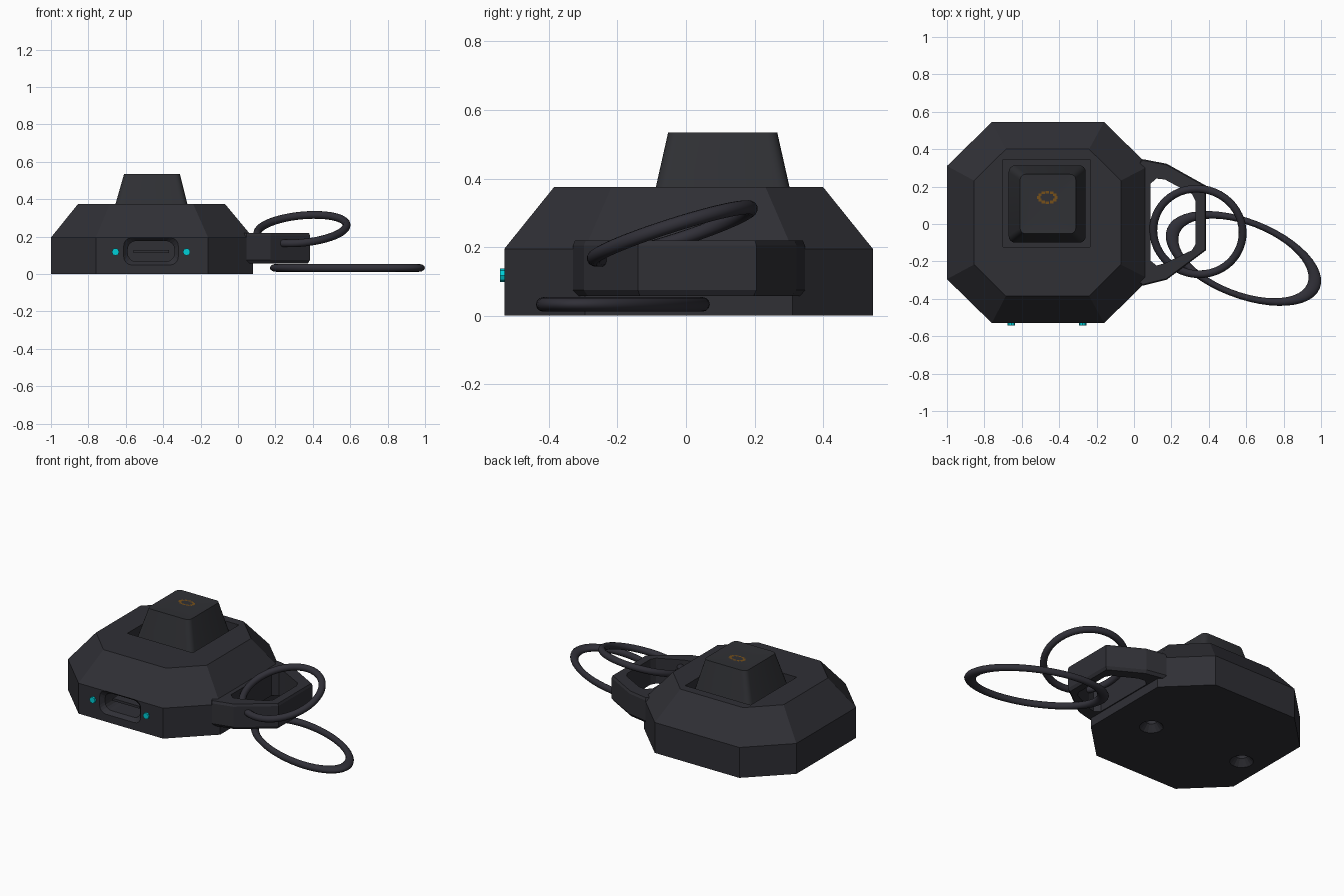
import bpy, bmesh, math
from mathutils import Vector

if "Cube" in bpy.data.objects:
    bpy.data.objects.remove(bpy.data.objects["Cube"])


def material(name, rgb):
    m = bpy.data.materials.new(name)
    m.diffuse_color = (*rgb, 1)
    m.use_nodes = True
    m.node_tree.nodes["Principled BSDF"].inputs["Base Color"].default_value = m.diffuse_color
    return m


CHARCOAL = material("charcoal", (0.029, 0.029, 0.036))
CAP = material("cap grey", (0.029, 0.030, 0.035))
RING = material("ring grey", (0.030, 0.029, 0.039))
CYAN = material("cyan light", (0.0, 0.62, 0.68))
AMBER = material("amber paint", (0.18, 0.08, 0.01))


def make(name, bm, mat, smooth=False):
    bmesh.ops.recalc_face_normals(bm, faces=bm.faces)
    me = bpy.data.meshes.new(name)
    bm.to_mesh(me)
    bm.free()
    ob = bpy.data.objects.new(name, me)
    bpy.context.collection.objects.link(ob)
    me.materials.append(mat)
    if smooth:
        bpy.context.view_layer.objects.active = ob
        ob.select_set(True)
        bpy.ops.object.shade_smooth_by_angle(angle=math.radians(35))
        ob.select_set(False)
    return ob


def loft(name, rings, mat, smooth=False):
    """Skin a stack of equal-length closed loops and cap both ends."""
    bm = bmesh.new()
    loops = [[bm.verts.new(p) for p in r] for r in rings]
    n = len(loops[0])
    for a, b in zip(loops, loops[1:]):
        for i in range(n):
            j = (i + 1) % n
            bm.faces.new((a[i], a[j], b[j], b[i]))
    bm.faces.new(loops[0][::-1])
    bm.faces.new(loops[-1])
    return make(name, bm, mat, smooth)


def at_z(outline, z):
    return [(x, y, z) for x, y in outline]


def octagon(x0, x1, y0, y1, cx, cy):
    return [(x0 + cx, y0), (x1 - cx, y0), (x1, y0 + cy), (x1, y1 - cy),
            (x1 - cx, y1), (x0 + cx, y1), (x0, y1 - cy), (x0, y0 + cy)]


def rounded(cx, cy, hx, hy, r, steps=4):
    pts = []
    for k, (sx, sy) in enumerate([(1, 1), (-1, 1), (-1, -1), (1, -1)]):
        for s in range(steps + 1):
            a = math.pi / 2 * (k + s / steps)
            pts.append((cx + sx * (hx - r) + r * math.cos(a),
                        cy + sy * (hy - r) + r * math.sin(a)))
    return pts


def circle(cx, cy, r, n):
    return [(cx + r * math.cos(2 * math.pi * i / n),
             cy + r * math.sin(2 * math.pi * i / n)) for i in range(n)]


def box(name, x0, x1, y0, y1, z0, z1, mat):
    o = [(x0, y0), (x1, y0), (x1, y1), (x0, y1)]
    return loft(name, [at_z(o, z0), at_z(o, z1)], mat)


def cut(ob, cutter):
    m = ob.modifiers.new("cut", 'BOOLEAN')
    m.operation, m.solver, m.object = 'DIFFERENCE', 'EXACT', cutter
    bpy.context.view_layer.objects.active = ob
    bpy.ops.object.modifier_apply(modifier=m.name)
    bpy.data.objects.remove(cutter)


# Body: octagonal wall with a tapered shoulder
base = octagon(-1.0, 0.08, -0.53, 0.545, 0.24, 0.235)
top = octagon(-0.855, -0.07, -0.385, 0.40, 0.17, 0.168)
body = loft("body", [at_z(base, 0), at_z(base, 0.195), at_z(top, 0.375)], CHARCOAL)

# Square pocket under the key
cut(body, box("pocket_cutter", -0.70, -0.235, -0.122, 0.345, 0.27, 0.45, CHARCOAL))

# Chamfered cable port in the front wall
port = [(-0.56, 0.146, 0.074), (-0.53, 0.146, 0.074), (-0.505, 0.125, 0.055), (-0.28, 0.125, 0.055)]
cut(body, loft("port_cutter", [[(x, y, z) for x, z in rounded(-0.465, 0.122, hx, hz, 0.045)]
                               for y, hx, hz in port], CHARCOAL))
box("port_tongue", -0.56, -0.37, -0.47, -0.27, 0.113, 0.128, CHARCOAL)

# Countersunk screw holes in the underside
for x, y in ((-0.19, -0.07), (-0.85, -0.04)):
    cut(body, loft("screw_cutter", [at_z(circle(x, y, r, 16), z) for z, r in
                                    ((-0.02, 0.07), (0.0, 0.07), (0.04, 0.035), (0.09, 0.035))], CHARCOAL))

# Key: tapered cap with a shallow dish, on a hidden stem
loft("key_cap", [at_z(rounded(cx, 0.107, hx, hy, r), z) for z, cx, hx, hy, r in (
    (0.32, -0.464, 0.206, 0.207, 0.035), (0.375, -0.463, 0.192, 0.195, 0.035),
    (0.535, -0.460, 0.149, 0.159, 0.03), (0.532, -0.460, 0.11, 0.12, 0.03),
    (0.531, -0.460, 0.06, 0.06, 0.02))], CAP, smooth=True)
box("key_stem", -0.53, -0.39, 0.04, 0.18, 0.26, 0.33, CHARCOAL)

# Painted oval of small dabs on the key
bm = bmesh.new()
for i in range(12):
    a = 2 * math.pi * i / 12
    c = Vector((-0.463 + 0.046 * math.cos(a), 0.142 + 0.028 * math.sin(a), 0.534))
    bm.faces.new([bm.verts.new(c + Vector((dx, dy, 0)))
                  for dx, dy in ((-0.009, -0.007), (0.009, -0.007), (0.009, 0.007), (-0.009, 0.007))])
make("key_paint", bm, AMBER)

# Indicator lights either side of the port
for x in (-0.655, -0.275):
    loft("indicator_light", [[(px, y, pz) for px, pz in circle(x, 0.118, 0.02, 8)]
                             for y in (-0.50, -0.542)], CYAN)

# Lug: open loop on the right side
outer = [(0.0, 0.30), (0.045, 0.347), (0.175, 0.322), (0.385, 0.205),
         (0.385, -0.14), (0.175, -0.298), (0.045, -0.33), (0.0, -0.29)]
inner = [(0.087, 0.215), (0.12, 0.243), (0.165, 0.238), (0.31, 0.16), (0.328, 0.125),
         (0.328, -0.11), (0.31, -0.14), (0.165, -0.21), (0.12, -0.222), (0.087, -0.195)]
lug = loft("lug", [[(0.1 + (x - 0.1) * s, 0.01 + (y - 0.01) * s, z) for x, y in outer]
                   for z, s in ((0.057, 0.96), (0.075, 1), (0.205, 1), (0.22, 0.98))], CHARCOAL)
cut(lug, loft("lug_cutter", [at_z(inner, 0.0), at_z(inner, 0.3)], CHARCOAL))


# Split rings: one tilted through the lug, one stretched flat on the ground
def ring(name, loc, scale):
    bpy.ops.mesh.primitive_torus_add(major_radius=0.24, minor_radius=0.021, location=loc,
                                     major_segments=48, minor_segments=12)
    ob = bpy.context.object
    ob.name = name
    ob.scale = scale
    ob.data.materials.append(RING)
    bpy.ops.object.shade_smooth()
    ob.select_set(False)
    return ob


small = ring("small_ring", (0.342, -0.04, 0.24), (1, 1, 1))
small.rotation_euler = Vector((0, 0, 1)).rotation_difference(Vector((-0.1, -0.32, 1))).to_euler()
large = ring("large_ring", (0.585, -0.184, 0.033), (1.68, 0.81, 1))
large.rotation_euler = (0, 0, math.radians(-21.4))
